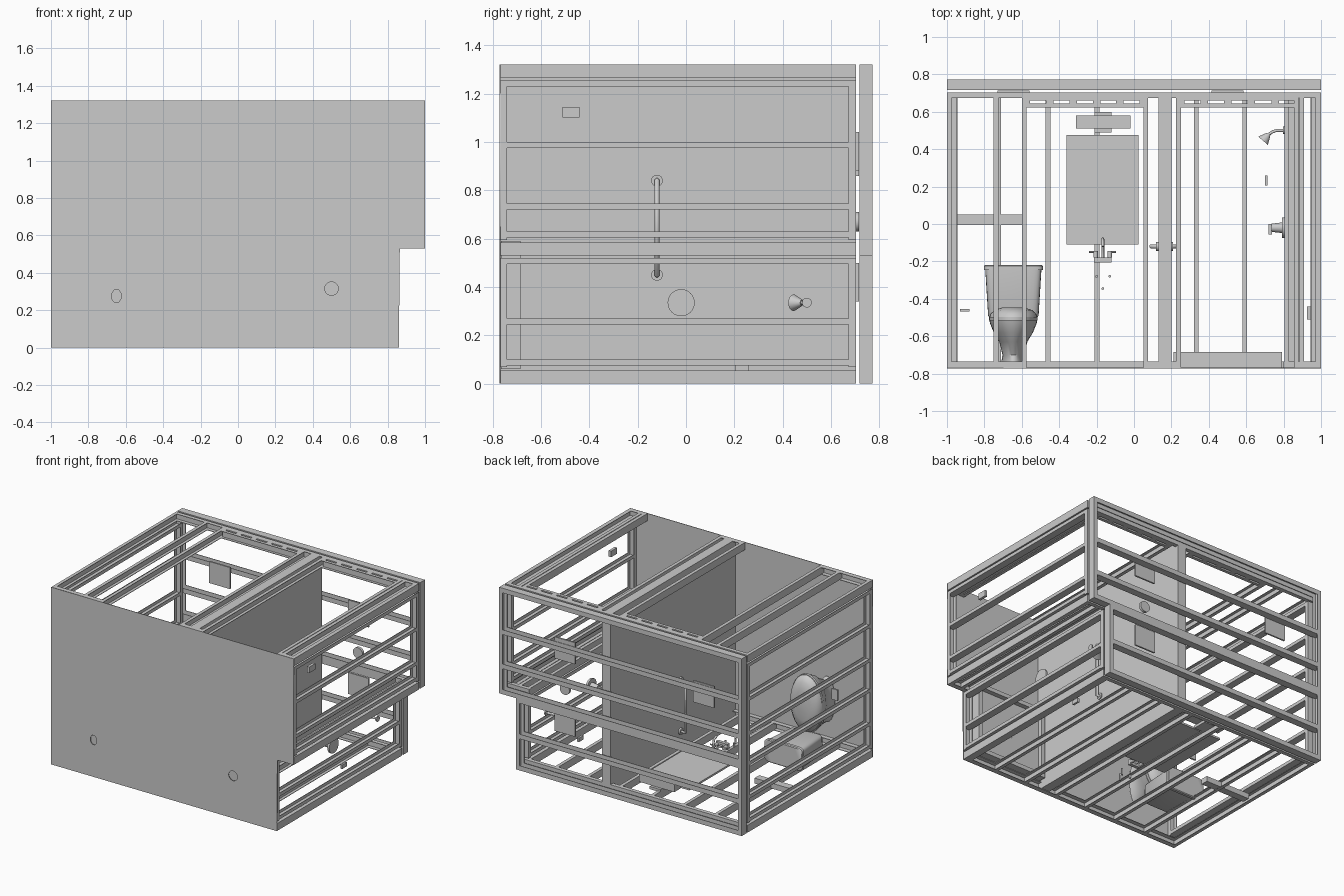
import bpy, bmesh, math
from mathutils import Vector, Matrix

if "Cube" in bpy.data.objects:
    bpy.data.objects.remove(bpy.data.objects["Cube"])

def finish(name, bm, smooth=False):
    bmesh.ops.recalc_face_normals(bm, faces=bm.faces)
    me = bpy.data.meshes.new(name)
    bm.to_mesh(me)
    bm.free()
    ob = bpy.data.objects.new(name, me)
    bpy.context.collection.objects.link(ob)
    if smooth:
        bpy.ops.object.select_all(action='DESELECT')
        ob.select_set(True)
        bpy.context.view_layer.objects.active = ob
        bpy.ops.object.shade_smooth_by_angle(angle=math.radians(35))
    return ob

def add_box(bm, lo, hi):
    lo, hi = Vector(lo), Vector(hi)
    bmesh.ops.create_cube(bm, size=1, matrix=Matrix.Translation((lo + hi) / 2) @ Matrix.Diagonal((*(hi - lo), 1)))

def box(name, lo, hi):
    bm = bmesh.new()
    add_box(bm, lo, hi)
    return finish(name, bm)

def channel(name, lo, hi, opening):
    """C-section steel member; opening is e.g. '+x', flanges close the remaining short axis."""
    o, s = 'xyz'.index(opening[1]), opening[0]
    size = [hi[i] - lo[i] for i in range(3)]
    along = size.index(max(size))
    d = 3 - o - along
    t = 0.004
    bm = bmesh.new()
    a, b = list(lo), list(hi)
    if s == '+':
        b[o] = a[o] + t
    else:
        a[o] = b[o] - t
    add_box(bm, a, b)
    for end in (0, 1):
        a, b = list(lo), list(hi)
        if end:
            a[d] = b[d] - t
        else:
            b[d] = a[d] + t
        add_box(bm, a, b)
    return finish(name, bm)

def rod(name, p, q, r1, r2=None, n=24):
    p, q = Vector(p), Vector(q)
    bm = bmesh.new()
    m = Matrix.Translation((p + q) / 2) @ (q - p).to_track_quat('Z', 'Y').to_matrix().to_4x4()
    bmesh.ops.create_cone(bm, cap_ends=True, segments=n, radius1=r1, radius2=r1 if r2 is None else r2,
                          depth=(q - p).length, matrix=m)
    return finish(name, bm, True)

def tube(name, pts, r):
    cu = bpy.data.curves.new(name, 'CURVE')
    cu.dimensions, cu.bevel_depth, cu.bevel_resolution, cu.use_fill_caps = '3D', r, 3, True
    sp = cu.splines.new('POLY')
    sp.points.add(len(pts) - 1)
    for k, p in zip(sp.points, pts):
        k.co = (*p, 1)
    ob = bpy.data.objects.new(name, cu)
    bpy.context.collection.objects.link(ob)
    return ob

def loft(name, rings, n=32, power=1.0):
    """Stack of rounded rings (y, cx, cz, rx, rz) along y; power below 1 squares the corners."""
    bm = bmesh.new()
    rows = []
    for y, cx, cz, rx, rz in rings:
        row = []
        for i in range(n):
            c, s = math.cos(2 * math.pi * i / n), math.sin(2 * math.pi * i / n)
            row.append(bm.verts.new((cx + rx * math.copysign(abs(c) ** power, c), y,
                                     cz + rz * math.copysign(abs(s) ** power, s))))
        rows.append(row)
    for a, b in zip(rows, rows[1:]):
        for i in range(n):
            bm.faces.new((a[i], a[(i + 1) % n], b[(i + 1) % n], b[i]))
    bm.faces.new(rows[0])
    bm.faces.new(rows[-1])
    return finish(name, bm, True)

Y0, Y1, W, D, H = -0.77, 0.703, 0.025, 0.055, 1.32

# floor panel with corner cut-out and two drain holes
cu = bpy.data.curves.new('floor_panel', 'CURVE')
cu.dimensions, cu.fill_mode, cu.extrude = '2D', 'BOTH', 0.002
circle = lambda x, z, rx, rz, n: [(x + rx * math.cos(2 * math.pi * (i + .5) / n),
                                   z + rz * math.sin(2 * math.pi * (i + .5) / n)) for i in range(n)]
for pts in ([(-1, 0), (0.86, 0), (0.865, 0.53), (1, 0.53), (1, H), (-1, H)],
            circle(-0.65, 0.275, 0.027, 0.037, 8), circle(0.5, 0.315, 0.036, 0.036, 32)):
    sp = cu.splines.new('POLY')
    sp.points.add(len(pts) - 1)
    sp.use_cyclic_u = True
    for k, p in zip(sp.points, pts):
        k.co = (*p, 0, 1)
panel = bpy.data.objects.new('floor_panel', cu)
panel.location.y, panel.rotation_euler.x = -0.770, math.pi / 2
bpy.context.collection.objects.link(panel)

# side walls fit between the long walls: studs run along y, tracks along z
def side_wall(name, x0, x1, z0, z1, studs):
    for z in studs:
        channel(name + '_stud', (x0, Y0, z), (x1, Y1, z + W), '+z')
    channel(name + '_floor_track', (x0, Y0, z0), (x1, Y0 + .03, z1), '+y')
    channel(name + '_head_track', (x0, Y1 - .03, z0), (x1, Y1, z1), '-y')

side_wall('left_wall', -1, -0.945, 0.07, 1.255, (0.075, 0.245, 0.495, 0.72, 0.975, 1.23))
side_wall('right_upper_wall', 0.945, 1, 0.595, 1.255, (0.605, 0.72, 0.975, 1.23))
side_wall('right_lower_wall', 0.805, 0.86, 0.07, 0.52, (0.075, 0.245, 0.495))

# long walls: studs run along y, tracks along x; the end studs turn their webs outward
def long_wall(name, z0, studs, x_end, spans):
    for x in studs:
        channel(name + '_stud', (x, Y0, z0), (x + W, Y1, z0 + D), '+x')
    channel(name + '_end_stud', (x_end - .03, Y0, z0), (x_end, Y1, z0 + D), '-x')
    for a, b in spans:
        channel(name + '_floor_track', (a, Y0, z0), (b, Y0 + .035, z0 + D), '+y')
    channel(name + '_head_track', (spans[0][0], Y1 - .03, z0), (x_end, Y1, z0 + D), '-y')

long_wall('lower_wall', 0, (-1, -0.735, -0.472, -0.21, 0.05, 0.32, 0.58, 0.805), 0.86, [(-1, 0.86)])
long_wall('upper_wall', H - D, (-1, -0.75, -0.6, 0.05, 0.225, 0.855, 0.885), 1,
          [(-1, -0.575), (0.05, 0.25), (0.855, 1)])
long_wall('ledge_wall', 0.53, (0.805, 0.88), 1, [(0.8, 1)])

# door headers with blocks leaving narrow slots
for a, b in ((-0.575, 0.05), (0.25, 0.88)):
    channel('door_header', (a, 0.622, H - D), (b, 0.645, H), '-y')
    box('header_strip', (a, 0.66, H - D), (b, 0.675, H))
    step = (b - a) / 5
    for i in range(6):
        x = a + i * step
        box('header_block', (max(a, x - .02), 0.645, H - D), (min(b, x + .02), 0.66, H))

# ceiling frame: joists along x, end tracks along z
for z, e, op in ((0, .86, '+z'), (0.235, .86, '+z'), (0.5, .86, '+z'), (0.53, 1, '+z'), (0.72, 1, '+z'),
                 (0.975, 1, '+z'), (H - W - .01, 1, '-z')):
    channel('ceiling_joist', (-1, 0.717, z), (e, 0.772, z + W + .01), op)
channel('ceiling_end_left', (-1, 0.717, 0), (-0.97, 0.772, H), '+x')
channel('ceiling_end_right', (0.97, 0.717, 0.53), (1, 0.772, H), '-x')
channel('ceiling_end_lower_right', (0.83, 0.717, 0), (0.86, 0.772, 0.53), '-x')

# ceiling plates and round fitting
for x, z in ((0.5, 0.96), (0.5, 0.42), (-0.645, 0.94)):
    box('ceiling_plate', (x - .085, 0.703, z - .08), (x + .085, 0.715, z + .08))
rod('ceiling_round_fitting', (0.5, 0.695, 0.67), (0.5, 0.715, 0.67), 0.04)

# partition between toilet room and shower, and blocking behind toilet
box('partition', (0.13, Y0, 0.004), (0.20, Y1, H))
box('backing_block', (-0.97, -0.005, 0.01), (-0.6, 0.05, 0.05))

# shower tray with a raised rim and a drain
bm = bmesh.new()
add_box(bm, (0.21, -0.74, 0.06), (0.79, -0.72, 0.59))
for lo, hi in (((0.21, 0.06), (0.24, 0.59)), ((0.76, 0.06), (0.79, 0.59)),
               ((0.24, 0.06), (0.76, 0.09)), ((0.24, 0.56), (0.76, 0.59))):
    add_box(bm, (lo[0], -0.766, lo[1]), (hi[0], -0.685, hi[1]))
finish('shower_tray', bm)
rod('shower_drain', (0.5, -0.745, 0.315), (0.5, -0.717, 0.315), 0.036)

# toilet
X = -0.645
loft('toilet_pedestal', [(-.74, X, .35, .065, .17), (-.70, X, .35, .058, .16), (-.63, X, .37, .075, .18),
                         (-.58, X, .39, .105, .20), (-.53, X, .40, .125, .21), (-.515, X, .40, .128, .215)])
loft('toilet_seat', [(-.515, X, .41, .130, .215), (-.497, X, .41, .130, .215)])
loft('toilet_lid', [(-.497, X, .41, .128, .21), (-.48, X, .41, .122, .20), (-.46, X, .41, .10, .17),
                    (-.447, X, .41, .06, .11)])
loft('toilet_tank', [(-.52, X, .13, .115, .065), (-.49, X, .13, .135, .075), (-.245, X, .13, .15, .08)],
     power=0.3)
loft('toilet_tank_lid', [(-.245, X, .13, .158, .086), (-.225, X, .13, .158, .086), (-.22, X, .13, .152, .08)],
     power=0.3)

# mirror and wall lamp
box('mirror', (-0.36, -0.11, 0.056), (0.025, 0.475, 0.07))
box('lamp_base', (-0.21, 0.49, 0.05), (-0.12, 0.60, 0.07))
box('lamp_shade', (-0.31, 0.51, 0.07), (-0.02, 0.58, 0.14))

# basin tap and supply stubs
box('tap_base', (-0.215, -0.205, 0.07), (-0.12, -0.18, 0.11))
tube('tap_spout', [(-.167, -.19, .09), (-.167, -.10, .09), (-.167, -.08, .12), (-.167, -.09, .17),
                   (-.167, -.12, .18)], 0.008)
for x in (-0.205, -0.13):
    rod('tap_handle', (x, -.18, .09), (x, -.145, .09), 0.012)
    rod('tap_lever', (x, -.15, .09), (x + (.035 if x > -.167 else -.035), -.15, .09), 0.005, n=12)
for x, y in ((-0.2, -0.28), (-0.13, -0.28), (-0.167, -0.345)):
    rod('supply_stub', (x, y, 0.03), (x, y, 0.08), 0.007, n=12)

# shower fittings
rod('shower_valve_plate', (0.805, -0.02, 0.335), (0.79, -0.02, 0.335), 0.056)
rod('shower_valve_knob', (0.79, -0.02, 0.335), (0.735, -0.02, 0.335), 0.028, 0.022)
box('shower_valve_lever', (0.72, -0.055, 0.328), (0.737, 0.0, 0.342))
tube('shower_arm', [(.805, .50, .335), (.76, .50, .335), (.735, .49, .335), (.715, .475, .335)], 0.008)
rod('shower_head', (0.72, 0.48, 0.335), (0.69, 0.445, 0.335), 0.012, 0.034)
rod('shower_flange', (0.805, 0.5, 0.335), (0.797, 0.5, 0.335), 0.02)
box('soap_dish', (0.70, 0.205, 0.05), (0.715, 0.26, 0.08))

# bars on both faces of the partition
for name, x, xo, za, zb in (('grab_bar', .2, .225, .45, .84), ('towel_bar', .13, .09, .14, .52)):
    tube(name, [(x, -.12, za), (xo, -.12, za), (xo, -.12, zb), (x, -.12, zb)], 0.011)
    for z in (za, zb):
        rod(name + '_flange', (x, -.12, z), (x + (xo - x) * .3, -.12, z), 0.024)

# small wall boxes
box('switch_box', (0.925, -0.51, 1.10), (0.945, -0.44, 1.145))
box('paper_holder', (-0.93, -0.468, 0.52), (-0.88, -0.455, 0.60))
